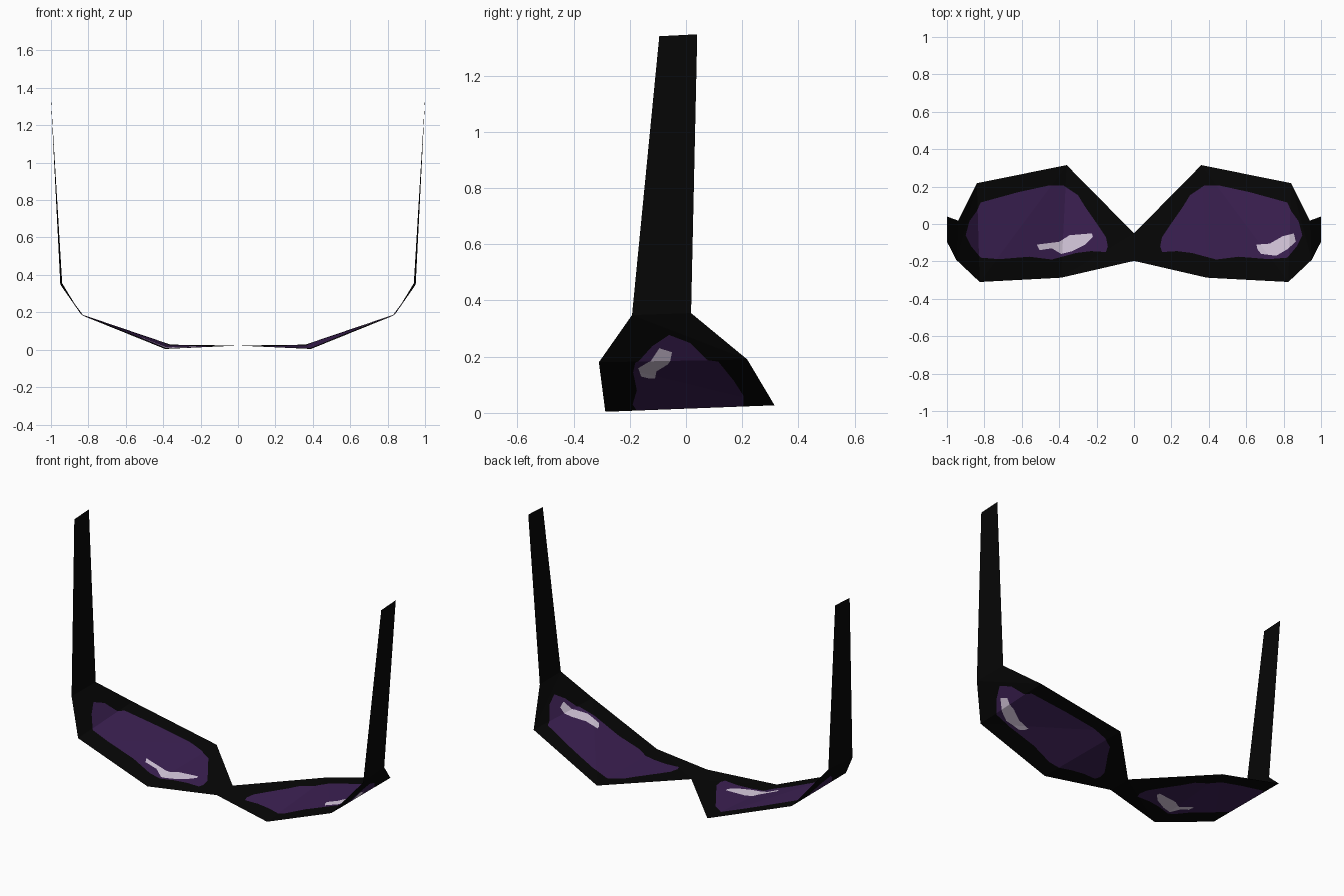
import bpy
import bmesh
from mathutils import Vector
from mathutils.geometry import delaunay_2d_cdt, barycentric_transform

if "Cube" in bpy.data.objects:
    bpy.data.objects.remove(bpy.data.objects["Cube"])


def material(name, rgb):
    m = bpy.data.materials.new(name)
    m.diffuse_color = (*rgb, 1)
    m.use_nodes = True
    m.node_tree.nodes["Principled BSDF"].inputs["Base Color"].default_value = m.diffuse_color
    return m


BLACK = material("black frame", (0.002, 0.002, 0.002))
PURPLE = material("purple lens", (0.046, 0.015, 0.088))
PALE = material("pale glint", (0.72, 0.62, 0.77))

# Upper and lower edge of one half, from the bridge out to the temple tip
UPPER = [(0, -0.05, 0.022), (0.36, 0.315, 0.027), (0.84, 0.218, 0.19),
         (0.94, 0.018, 0.355), (1.0, 0.04, 1.347)]
LOWER = [(0, -0.197, 0.022), (0.39, -0.287, 0.004), (0.825, -0.31, 0.18),
         (0.95, -0.192, 0.348), (1.0, -0.095, 1.34)]

# Painted outlines, seen from above
LENS = [(0.14, -0.12), (0.15, -0.07), (0.19, -0.01), (0.26, 0.09), (0.30, 0.155),
        (0.375, 0.205), (0.46, 0.205), (0.62, 0.17), (0.82, 0.115), (0.84, 0.07),
        (0.88, 0.015), (0.90, -0.06), (0.87, -0.12), (0.82, -0.18), (0.72, -0.188),
        (0.56, -0.175), (0.44, -0.19), (0.31, -0.155), (0.23, -0.145), (0.15, -0.15)]
GLINT_RIGHT = [(0.655, -0.11), (0.725, -0.105), (0.795, -0.065), (0.855, -0.05),
               (0.865, -0.095), (0.82, -0.135), (0.76, -0.17), (0.68, -0.16), (0.66, -0.135)]
GLINT_LEFT = [(-0.52, -0.11), (-0.40, -0.095), (-0.345, -0.06), (-0.225, -0.05),
              (-0.22, -0.07), (-0.26, -0.11), (-0.33, -0.145), (-0.39, -0.16),
              (-0.44, -0.13), (-0.505, -0.14)]


def add_object(name, bm, mats):
    me = bpy.data.meshes.new(name)
    bm.to_mesh(me)
    bm.free()
    for m in mats:
        me.materials.append(m)
    ob = bpy.data.objects.new(name, me)
    bpy.context.collection.objects.link(ob)


def flip(p, side):
    return Vector((p[0] * side, *p[1:]))


def inside(p, outline):
    """Even-odd test of a point against a closed outline."""
    hit = False
    for a, b in zip(outline, outline[1:] + outline[:1]):
        if (a[1] > p[1]) != (b[1] > p[1]):
            if p[0] < a[0] + (p[1] - a[1]) * (b[0] - a[0]) / (b[1] - a[1]):
                hit = not hit
    return hit


def front_half(name, side, glint):
    """Folded front sheet of one eye, with the lens and glint cut into it."""
    tris = []
    for i in range(3):
        a, b, c, d = (flip(p, side) for p in (UPPER[i], UPPER[i + 1], LOWER[i + 1], LOWER[i]))
        tris += [(a, b, c), (a, c, d)]
    lens = [flip(p, side) for p in LENS]
    pts, edges = [], []
    for s in tris + [lens, glint]:
        n, k = len(pts), len(s)
        edges += [(n + j, n + (j + 1) % k) for j in range(k)]
        pts += [Vector(p[:2]) for p in s]
    verts, _, faces, *_ = delaunay_2d_cdt(pts, edges, [], 0, 1e-5, False)

    bm = bmesh.new()
    for f in faces:
        centre = sum((verts[v] for v in f), Vector((0, 0))) / len(f)
        panel = next((t for t in tris if inside(centre, t)), None)
        if panel is None:
            continue
        flat = [Vector((p.x, p.y, 0)) for p in panel]
        # lift the flat cut pieces onto their folded panel
        corners = [barycentric_transform(verts[v].to_3d(), *flat, *panel) for v in f]
        face = bm.faces.new([bm.verts.new(c) for c in corners])
        face.material_index = 2 if inside(centre, glint) else 1 if inside(centre, lens) else 0
    bmesh.ops.remove_doubles(bm, verts=bm.verts, dist=1e-4)
    for f in bm.faces:  # outer side faces down and outwards
        f.normal_update()
        if f.normal.z > 0:
            f.normal_flip()
    add_object(name, bm, [BLACK, PURPLE, PALE])


def temple(name, side):
    """Flat tapered arm."""
    bm = bmesh.new()
    f = bm.faces.new([bm.verts.new(flip(p, side))
                      for p in (UPPER[3], UPPER[4], LOWER[4], LOWER[3])])
    f.normal_update()
    if f.normal.x * side < 0:
        f.normal_flip()
    add_object(name, bm, [BLACK])


for label, side, glint in (("right", 1, GLINT_RIGHT), ("left", -1, GLINT_LEFT)):
    front_half("front_" + label, side, glint)
    temple("temple_" + label, side)
